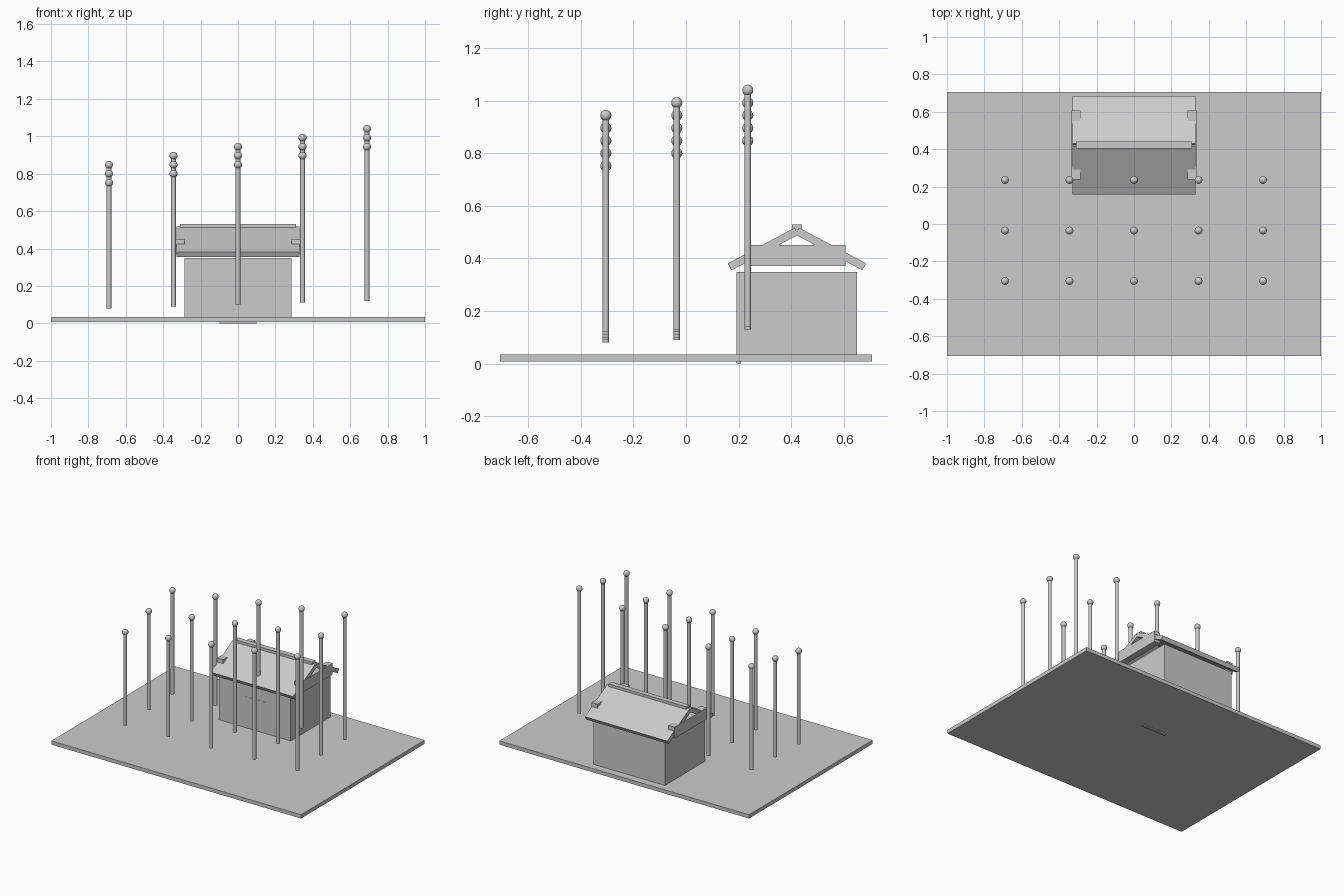
import bpy
import bmesh
from mathutils import Vector

cube = bpy.data.objects.get("Cube")
if cube:
    bpy.data.objects.remove(cube, do_unlink=True)

grey = bpy.data.materials.new("plain grey")
grey.use_nodes = True
colour = (0.6, 0.6, 0.6, 1)
grey.diffuse_color = colour
grey.node_tree.nodes["Principled BSDF"].inputs["Base Color"].default_value = colour


def finish(name, bm):
    bmesh.ops.recalc_face_normals(bm, faces=bm.faces)
    mesh = bpy.data.meshes.new(name)
    bm.to_mesh(mesh)
    bm.free()
    mesh.materials.append(grey)
    obj = bpy.data.objects.new(name, mesh)
    bpy.context.collection.objects.link(obj)
    return obj


def box(name, low, high):
    bm = bmesh.new()
    bmesh.ops.create_cube(bm, size=1)
    low, high = Vector(low), Vector(high)
    for v in bm.verts:
        v.co = (low + high) / 2 + v.co * (high - low)
    return finish(name, bm)


def prism(name, profile, half_width):
    """Extrude a (y, z) outline along x."""
    bm = bmesh.new()
    face = bm.faces.new([bm.verts.new((-half_width, y, z)) for y, z in profile])
    new = bmesh.ops.extrude_face_region(bm, geom=[face])["geom"]
    moved = [g for g in new if isinstance(g, bmesh.types.BMVert)]
    bmesh.ops.translate(bm, verts=moved, vec=(2 * half_width, 0, 0))
    return finish(name, bm)


def smooth(obj):
    bpy.ops.object.select_all(action="DESELECT")
    obj.select_set(True)
    bpy.context.view_layer.objects.active = obj
    bpy.ops.object.shade_smooth_by_angle()


# Ground slab and house body
MID = 0.422
box("ground_slab", (-1, -0.707, 0.008), (1, 0.707, 0.035))
box("house_body", (-0.287, MID - 0.229, 0.035), (0.287, MID + 0.229, 0.348))
box("door", (-0.098, 0.192, 0), (0.098, 0.21, 0.26))

# Sloping roof panels, mirrored about the ridge
slope = [(-0.263, 0.381), (-0.008, 0.517), (0.006, 0.491), (-0.249, 0.355)]
for name, side in (("front_roof", 1), ("back_roof", -1)):
    prism(name, [(MID + side * y, z) for y, z in slope], 0.33)
box("ridge_cap", (-0.31, MID - 0.019, 0.511), (0.31, MID + 0.019, 0.53))

# Beams at the gable ends
for name, x in (("left_beam", 0.31), ("right_beam", -0.31)):
    box(name, (x - 0.024, MID - 0.184, 0.371), (x + 0.024, MID + 0.184, 0.452))

# Rows of poles with ball tops, rising to the left and the back
for row in range(3):
    for col in range(5):
        step = row + col
        x, y = (col - 2) * 0.345, -0.305 + row * 0.27
        bottom, top = 0.08 + step * 0.01, 0.752 + step * 0.048
        bm = bmesh.new()
        bmesh.ops.create_cone(bm, cap_ends=True, segments=16, radius1=0.0125,
                              radius2=0.0125, depth=top - bottom)
        bmesh.ops.translate(bm, verts=bm.verts, vec=(x, y, (bottom + top) / 2))
        smooth(finish(f"pole_{row}_{col}", bm))
        bm = bmesh.new()
        bmesh.ops.create_uvsphere(bm, u_segments=16, v_segments=12, radius=0.021)
        bmesh.ops.translate(bm, verts=bm.verts, vec=(x, y, top))
        smooth(finish(f"pole_ball_{row}_{col}", bm))
